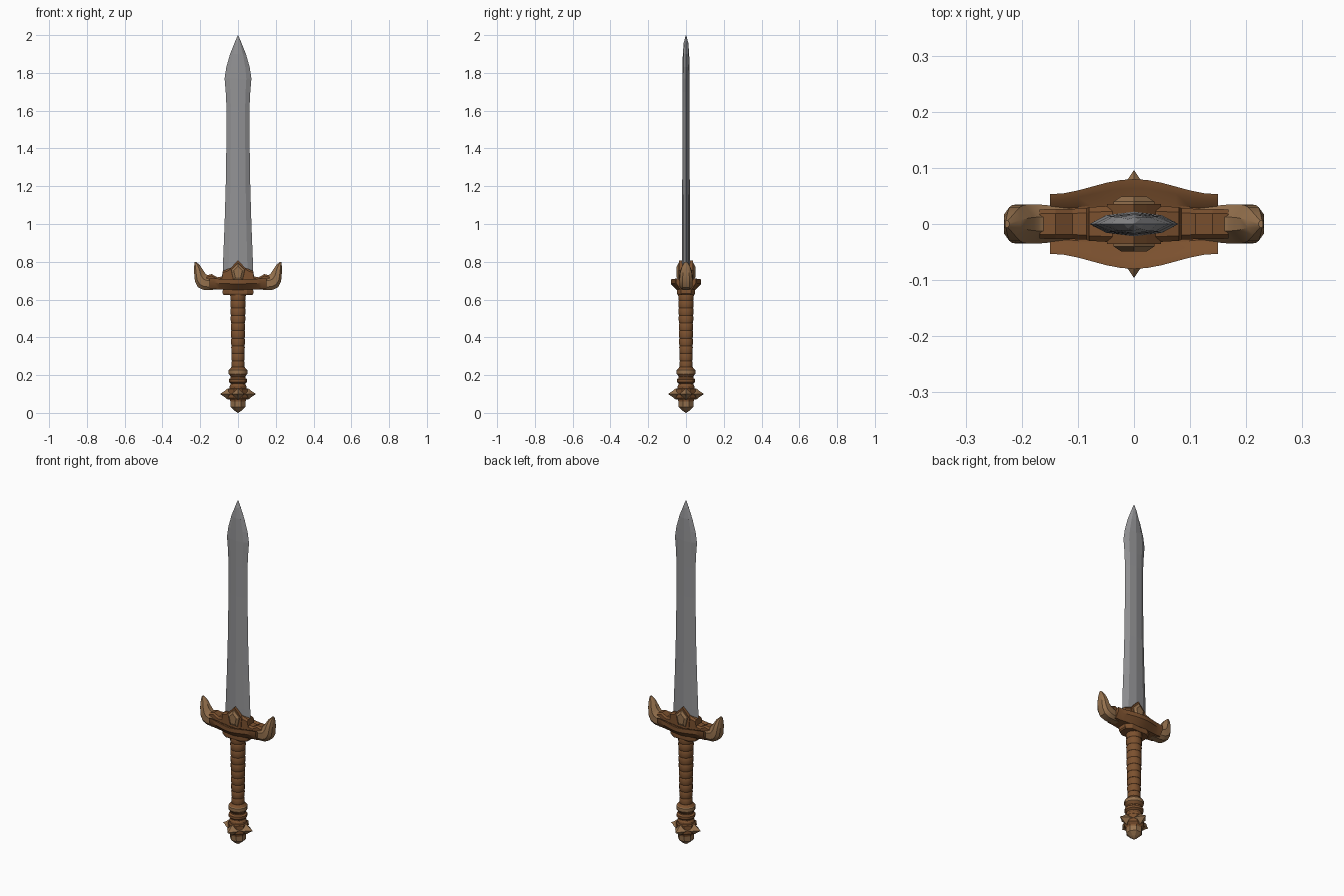
import bpy, bmesh, math
from mathutils import Vector

if "Cube" in bpy.data.objects:
    bpy.data.objects.remove(bpy.data.objects["Cube"])


def mat(name, rgb):
    m = bpy.data.materials.new(name)
    m.diffuse_color = (*rgb, 1)
    m.use_nodes = True
    m.node_tree.nodes["Principled BSDF"].inputs["Base Color"].default_value = m.diffuse_color
    return m


STEEL = mat("steel grey", (0.29, 0.29, 0.30))
BROWN = mat("leather brown", (0.20, 0.082, 0.028))
TAN = mat("horn tan", (0.30, 0.165, 0.075))


def loft(name, rings, material, smooth=None):
    """Skin a list of equally long point rings and cap both ends."""
    bm = bmesh.new()
    vs = [[bm.verts.new(p) for p in r] for r in rings]
    n = len(vs[0])
    for a, b in zip(vs, vs[1:]):
        for i in range(n):
            j = (i + 1) % n
            bm.faces.new((a[i], a[j], b[j], b[i]))
    bm.faces.new(vs[0])
    bm.faces.new(vs[-1])
    bmesh.ops.remove_doubles(bm, verts=bm.verts, dist=1e-5)
    bmesh.ops.recalc_face_normals(bm, faces=bm.faces)
    me = bpy.data.meshes.new(name)
    bm.to_mesh(me)
    bm.free()
    me.materials.append(material)
    ob = bpy.data.objects.new(name, me)
    bpy.context.collection.objects.link(ob)
    if smooth:
        bpy.ops.object.select_all(action='DESELECT')
        ob.select_set(True)
        bpy.context.view_layer.objects.active = ob
        bpy.ops.object.shade_smooth_by_angle(angle=math.radians(smooth))
    return ob


def turned(name, profile, material, sides=12, smooth=None):
    """Turned part from (radius, z) pairs."""
    rings = [[(r * math.cos(2 * math.pi * (i + .5) / sides),
               r * math.sin(2 * math.pi * (i + .5) / sides), z)
              for i in range(sides)] for r, z in profile]
    return loft(name, rings, material, smooth)


# Blade: flattened eight-sided section, leaf-shaped tip
rings = []
for z, w, t in [(0.69, .080, .022), (0.80, .079, .022), (1.00, .071, .021), (1.20, .065, .020),
                (1.45, .061, .019), (1.62, .061, .019), (1.70, .065, .019), (1.77, .071, .019),
                (1.83, .062, .018), (1.90, .042, .017), (1.96, .018, .012), (2.0, .001, .001)]:
    half = [(w, 0), (w * .62, t * .72), (0, t), (-w * .62, t * .72)]
    rings.append([(x, y, z) for x, y in half] + [(-x, -y, z) for x, y in half])
loft("blade", rings, STEEL)

# Grip with stepped leather wraps
wraps = 10
profile = []
for i in range(wraps):
    z0, z1 = .235 + .4 * i / wraps, .235 + .4 * (i + 1) / wraps
    r = .034 + .008 * i / wraps
    profile += [(r - .002, z0), (r, z0 + .006), (r + .001, z1 - .006), (r - .002, z1)]
turned("grip", profile, BROWN, 16, 40)

# Ringed lower collar
turned("grip_collar", [(.036, .243), (.047, .230), (.049, .205), (.040, .192), (.040, .185),
                       (.050, .178), (.050, .164), (.041, .156), (.041, .150), (.046, .142),
                       (.046, .130), (.038, .12)], BROWN, 12, 30)
turned("collar_band", [(.046, .231), (.051, .226), (.051, .207), (.046, .202)], TAN, 12, 30)

# Pommel core and pointed foot
turned("pommel", [(.036, .136), (.054, .126), (.056, .080), (.045, .068), (.044, .060)], BROWN, 8)
turned("pommel_foot", [(.040, .072), (.044, .062), (.042, .032), (.020, .012), (.001, 0)], TAN, 8)

# Four pommel spikes, diamond based
for k, side in enumerate(("right", "back", "left", "front")):
    d = Vector((math.cos(k * math.pi / 2), math.sin(k * math.pi / 2), 0))
    s = Vector((-d.y, d.x, 0))
    up = Vector((0, 0, 1))
    rings = []
    for out, f in [(.030, 1.0), (.055, .9), (.075, .40), (.095, .02)]:
        c = d * out + up * .100
        rings.append([c + s * .036 * f, c + up * .032 * f, c - s * .036 * f, c - up * .032 * f])
    loft("pommel_spike_" + side, rings, TAN)

# Guard base collar
loft("guard_base", [[(x * a, y * b, z) for x, y in
                     [(1, .55), (.6, 1), (-.6, 1), (-1, .55), (-1, -.55), (-.6, -1), (.6, -1), (1, -.55)]]
                    for z, a, b in [(.625, .076, .044), (.632, .081, .047),
                                    (.648, .081, .047), (.665, .075, .045)]], BROWN)

# Flared guard plate, bulging at the middle
rings = []
for i in range(-6, 7):
    x = .15 * i / 6
    u = abs(i) / 6
    h = .053 + .027 * (.5 + .5 * math.cos(math.pi * u))
    lift = .006 * u
    sec = [(h, .706), (h * .80, .704), (h * .5, .690), (-h * .5, .690), (-h * .80, .704), (-h, .706),
           (-h, .682), (-h * .6, .650), (h * .6, .650), (h, .682)]
    rings.append([(x, y, z + lift) for y, z in sec])
loft("guard_plate", rings, BROWN, 35)

# Crossbar rising in steps toward the centre
rings = []
for x, lo, hi, h in [(-.168, .665, .728, .026), (-.14, .66, .735, .027), (-.11, .658, .718, .027),
                     (-.085, .655, .722, .028), (-.08, .655, .752, .030), (-.045, .652, .765, .032),
                     (0, .65, .775, .034)]:
    rings.append([(x, -h, lo), (x, -h, hi - .010), (x, -h * .7, hi),
                  (x, h * .7, hi), (x, h, hi - .010), (x, h, lo)])
rings += [[(-x, y, z) for x, y, z in r] for r in reversed(rings[:-1])]
loft("crossbar", rings, BROWN)

# Curled horns: sections between outer and inner outline points
horn = [((.115, .654), (.115, .715), .028), ((.150, .650), (.150, .726), .033),
        ((.185, .652), (.163, .730), .035), ((.212, .665), (.170, .735), .035),
        ((.228, .695), (.178, .745), .034), ((.232, .740), (.188, .760), .030),
        ((.232, .775), (.202, .782), .020), ((.230, .800), (.222, .800), .006)]
for sx, side in ((1, "right"), (-1, "left")):
    rings = []
    for o, i, h in horn:
        o, i = Vector(o), Vector(i)
        ring = []
        for f, y in [(0, .55), (.22, 1), (.65, 1), (1, .35), (1, -.35), (.65, -1), (.22, -1), (0, -.55)]:
            p = o.lerp(i, f)
            ring.append((sx * p.x, y * h, p.y))
        rings.append(ring)
    loft("horn_" + side, rings, TAN, 35)

# Central crest on both faces: brown backing and raised tan stone
for sy, side in ((-1, "front"), (1, "back")):
    back = [(-.042, .69), (.042, .69), (.048, .755), (.022, .785), (0, .808), (-.022, .785), (-.048, .755)]
    loft("crest_" + side, [[(x, sy * y, z) for x, z in back] for y in (.012, .036)], BROWN)
    stone = [(-.024, .70), (.024, .70), (.038, .758), (.018, .778), (0, .796), (-.018, .778), (-.038, .758)]
    loft("crest_stone_" + side, [[(x * f, sy * y, .745 + (z - .745) * f) for x, z in stone]
                                 for y, f in ((.030, 1), (.040, .95), (.049, .6))], TAN)
